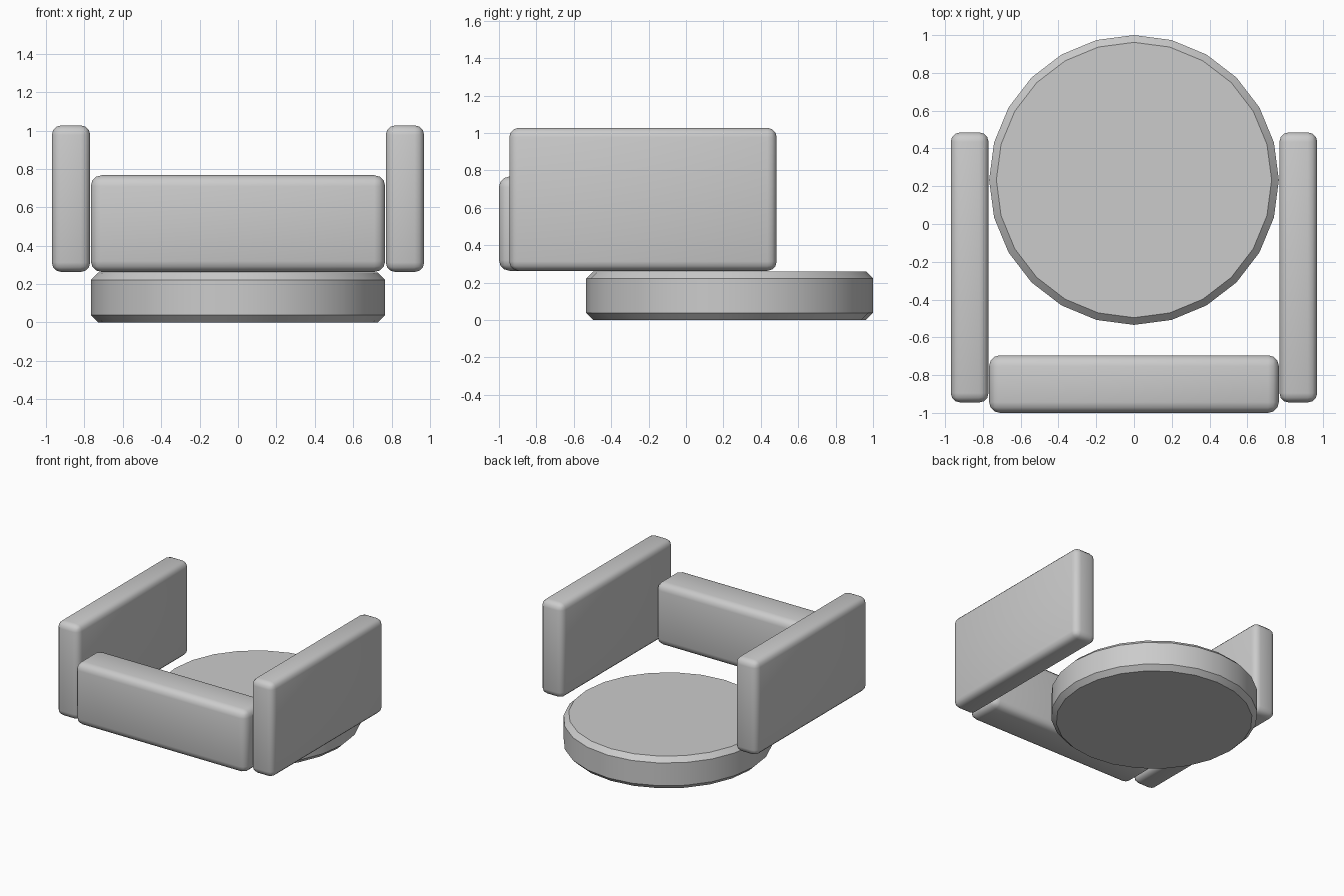
import bpy, math

if "Cube" in bpy.data.objects:
    bpy.data.objects.remove(bpy.data.objects["Cube"])


def finish(obj, name, width, segments, angle):
    """Name the part, round its edges and smooth the gentle ones."""
    obj.name = name
    bev = obj.modifiers.new("Bevel", 'BEVEL')
    bev.width = width
    bev.segments = segments
    bev.limit_method = 'ANGLE'
    bev.angle_limit = math.radians(30)
    bpy.ops.object.modifier_apply(modifier=bev.name)
    bpy.ops.object.shade_smooth_by_angle(angle=math.radians(angle))
    return obj


def cushion(name, lo, hi, width):
    """Rounded box between two corners."""
    centre = [(a + b) / 2 for a, b in zip(lo, hi)]
    bpy.ops.mesh.primitive_cube_add(size=1, location=centre)
    obj = bpy.context.object
    obj.scale = [b - a for a, b in zip(lo, hi)]
    bpy.ops.object.transform_apply(location=False, rotation=False, scale=True)
    return finish(obj, name, width, 3, 50)


# Round seat: 24-sided disc with chamfered rims
bpy.ops.mesh.primitive_cylinder_add(vertices=24, radius=0.767, depth=0.26,
                                    location=(0, 0.233, 0.13))
finish(bpy.context.object, "round_seat", 0.038, 1, 30)

# Low backrest between the arms
cushion("backrest", (-0.767, -1.0, 0.263), (0.767, -0.695, 0.767), 0.057)

# Pair of tall arm panels
for side, x in (("left", -0.87), ("right", 0.87)):
    cushion(side + "_arm", (x - 0.1, -0.945, 0.263), (x + 0.1, 0.485, 1.027), 0.05)
